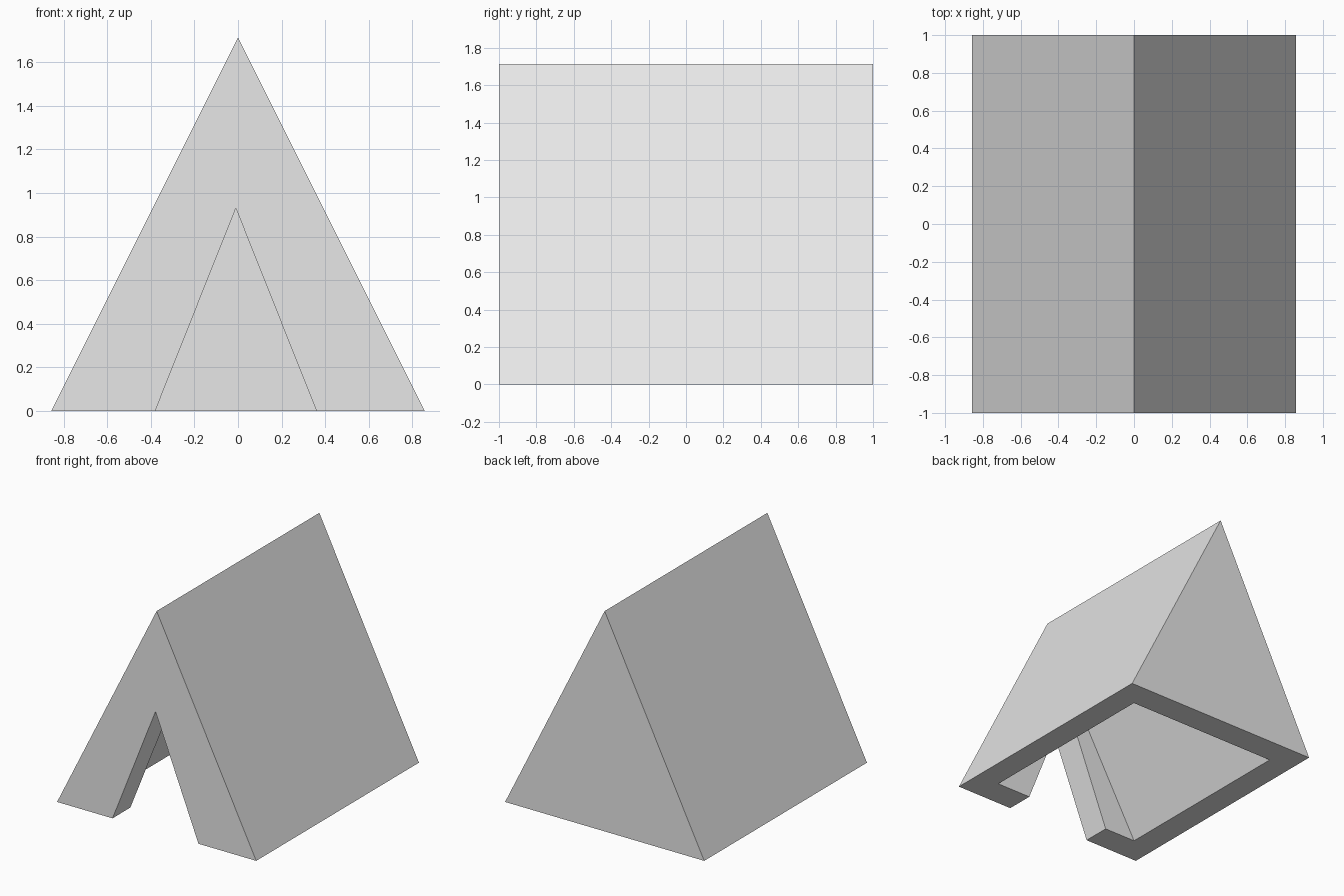
import bpy
import bmesh

default = bpy.data.objects.get("Cube")
if default:
    bpy.data.objects.remove(default, do_unlink=True)

# One plain light grey
grey = bpy.data.materials.new("light grey")
grey.use_nodes = True
grey.diffuse_color = (0.8, 0.8, 0.8, 1)
grey.node_tree.nodes["Principled BSDF"].inputs["Base Color"].default_value = (0.8, 0.8, 0.8, 1)


def prism(name, left, right, apex, height, front, back, drop=0.0):
    """Triangular prism along y; drop extends its slopes below the ground."""
    grow = drop / height
    profile = [(left + (left - apex) * grow, -drop),
               (right + (right - apex) * grow, -drop),
               (apex, height)]
    bm = bmesh.new()
    face = bm.faces.new([bm.verts.new((x, front, z)) for x, z in profile])
    ext = bmesh.ops.extrude_face_region(bm, geom=[face])
    moved = [v for v in ext["geom"] if isinstance(v, bmesh.types.BMVert)]
    bmesh.ops.translate(bm, verts=moved, vec=(0, back - front, 0))
    bmesh.ops.recalc_face_normals(bm, faces=bm.faces)
    mesh = bpy.data.meshes.new(name)
    bm.to_mesh(mesh)
    bm.free()
    mesh.materials.append(grey)
    obj = bpy.data.objects.new(name, mesh)
    bpy.context.collection.objects.link(obj)
    return obj


# Outer tent shell
tent = prism("tent_shell", -0.857, 0.857, 0, 1.714, -1, 1)

# Hollow inside and front doorway, both open at the ground
cutters = [
    prism("inside_cutter", -0.655, 0.66, 0, 1.16, -0.78, 0.785, drop=0.1),
    prism("doorway_cutter", -0.38, 0.36, -0.01, 0.93, -1.2, -0.5, drop=0.1),
]

bpy.context.view_layer.objects.active = tent
for cutter in cutters:
    cutter.hide_render = True
    mod = tent.modifiers.new(cutter.name, "BOOLEAN")
    mod.operation = "DIFFERENCE"
    mod.solver = "EXACT"
    mod.object = cutter
    bpy.ops.object.modifier_apply(modifier=mod.name)
    bpy.data.objects.remove(cutter, do_unlink=True)
